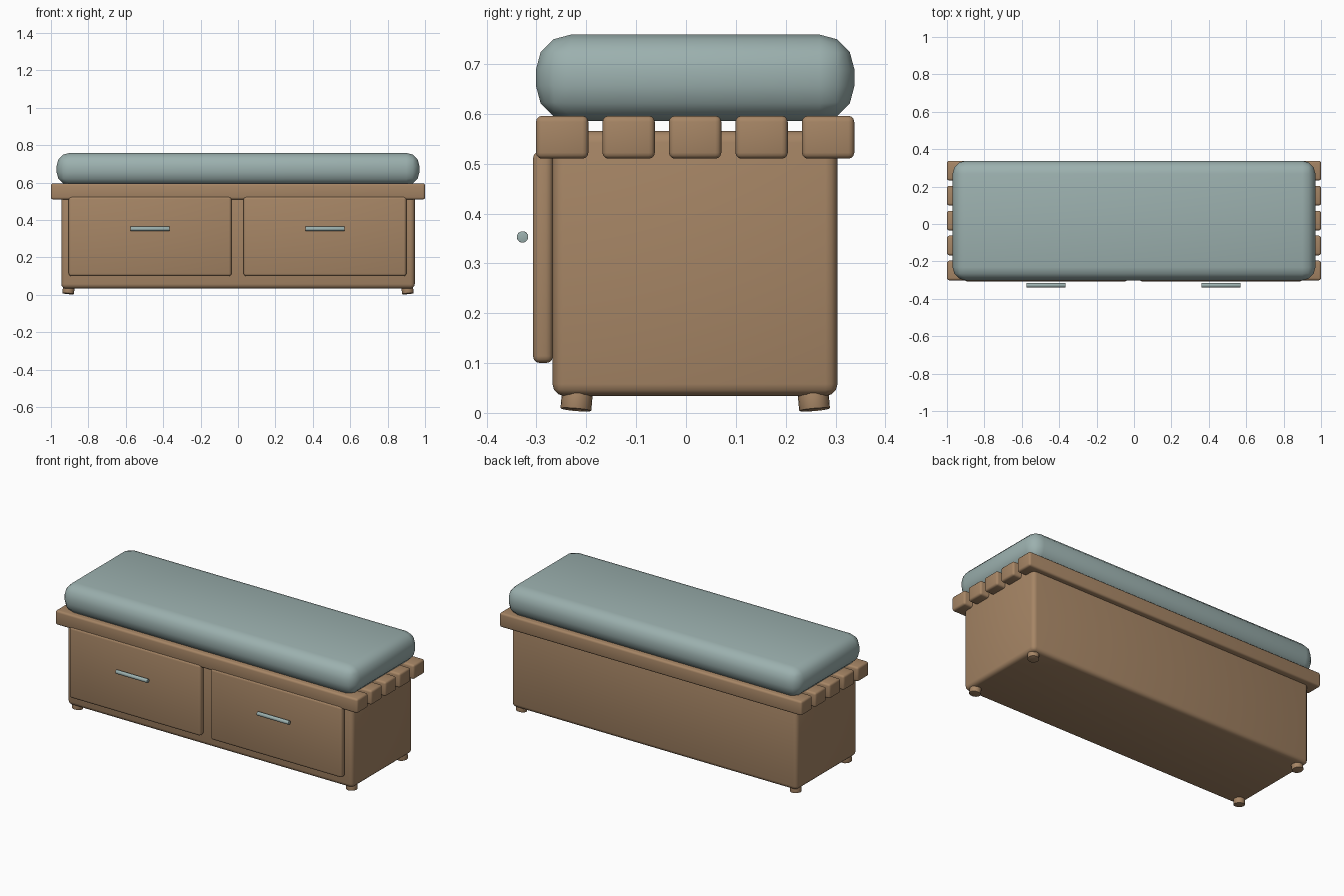
import bpy, math
from mathutils import Vector

cube = bpy.data.objects.get("Cube")
if cube:
    bpy.data.objects.remove(cube, do_unlink=True)


def material(name, rgb):
    m = bpy.data.materials.new(name)
    m.use_nodes = True
    m.diffuse_color = (*rgb, 1)
    m.node_tree.nodes["Principled BSDF"].inputs["Base Color"].default_value = (*rgb, 1)
    return m


wood = material("warm_wood", (0.38, 0.235, 0.13))
fabric = material("grey_teal", (0.33, 0.435, 0.425))


def finish(obj, name, mat, width, segments):
    """Name, colour, bevel and smooth a part."""
    obj.name = name
    obj.data.materials.append(mat)
    bevel = obj.modifiers.new("Bevel", "BEVEL")
    bevel.width, bevel.segments = width, segments
    bevel.limit_method = "ANGLE"
    bpy.ops.object.modifier_apply(modifier="Bevel")
    bpy.ops.object.shade_smooth_by_angle(angle=math.radians(40))
    return obj


def box(name, low, high, mat, width, segments=3):
    low, high = Vector(low), Vector(high)
    bpy.ops.mesh.primitive_cube_add(size=1, location=(low + high) / 2)
    obj = bpy.context.object
    obj.scale = high - low
    bpy.ops.object.transform_apply(location=False, rotation=False, scale=True)
    return finish(obj, name, mat, width, segments)


def cylinder(name, centre, radius, depth, rotation, mat, width):
    bpy.ops.mesh.primitive_cylinder_add(vertices=20, radius=radius, depth=depth,
                                        location=centre, rotation=rotation)
    return finish(bpy.context.object, name, mat, width, 2)


# Storage chest and seat cushion
box("chest", (-0.945, -0.268, 0.034), (0.945, 0.304, 0.566), wood, 0.024)
box("cushion", (-0.97, -0.301, 0.586), (0.97, 0.338, 0.759), fabric, 0.07)

# Seat slats running along the bench
for i in range(5):
    y = -0.301 + i * 0.1334
    box(f"slat_{i + 1}", (-1, y, 0.51), (1, y + 0.105, 0.596), wood, 0.012)

# Drawer fronts with bar handles
for side, x in (("right", -0.47), ("left", 0.465)):
    box(f"drawer_{side}", (x - 0.435, -0.307, 0.1), (x + 0.435, -0.267, 0.525), wood, 0.014)
    cylinder(f"handle_{side}", (x, -0.328, 0.353), 0.0115, 0.21,
             (0, math.pi / 2, 0), fabric, 0.001)

# Short feet splayed outward at the corners
splay = math.radians(5)
for side, sx in (("right", -1), ("left", 1)):
    for end, y, sy in (("front", -0.219, -1), ("back", 0.256, 1)):
        cylinder(f"foot_{end}_{side}", (sx * 0.906, y, 0.029), 0.031, 0.046,
                 (sy * splay, -sx * splay, 0), wood, 0.002)
